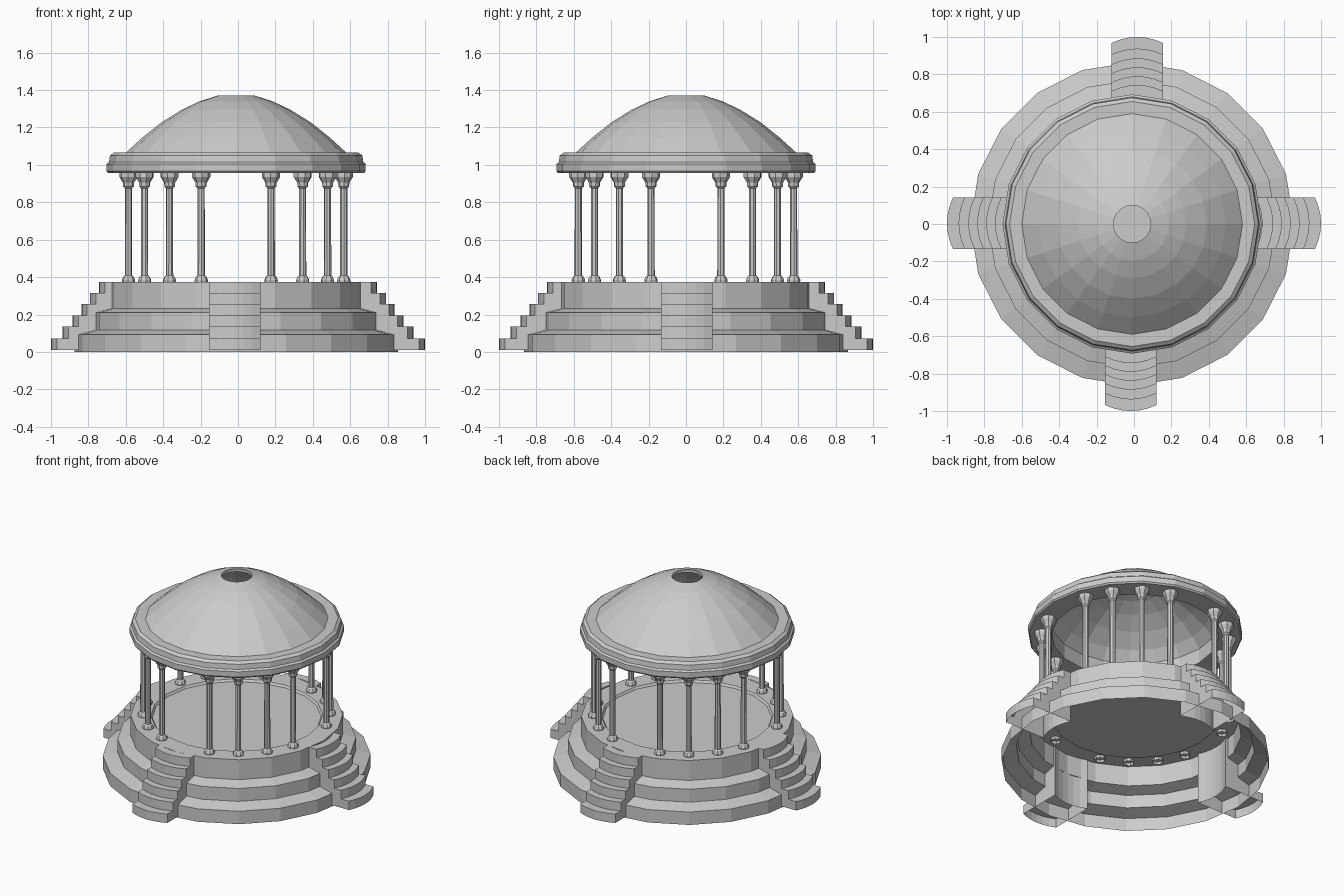
import bpy, bmesh, math
from mathutils import Matrix

if "Cube" in bpy.data.objects:
    bpy.data.objects.remove(bpy.data.objects["Cube"])

CX = -0.01   # the round parts sit slightly left of centre


def finish(name, bm):
    bmesh.ops.recalc_face_normals(bm, faces=bm.faces)
    me = bpy.data.meshes.new(name)
    bm.to_mesh(me)
    bm.free()
    ob = bpy.data.objects.new(name, me)
    bpy.context.collection.objects.link(ob)
    return ob


def revolve(name, profile, sides, x=CX, y=0.0, turn=0.0, closed=False, cap=False):
    """Turn an (r, z) profile around a vertical axis."""
    bm = bmesh.new()
    rings = []
    for r, z in profile:
        rings.append([bm.verts.new((x + r * math.cos(turn + math.tau * i / sides),
                                    y + r * math.sin(turn + math.tau * i / sides), z))
                      for i in range(sides)])
    pairs = list(zip(rings, rings[1:]))
    if closed:
        pairs.append((rings[-1], rings[0]))
    for a, b in pairs:
        for i in range(sides):
            j = (i + 1) % sides
            bm.faces.new((a[i], a[j], b[j], b[i]))
    if cap:
        bm.faces.new(rings[-1])
    return finish(name, bm)


# Hollow stepped base with a shallow recessed floor
revolve("stepped_base", [(0.865, 0), (0.865, 0.092), (0.77, 0.118), (0.77, 0.21),
                         (0.685, 0.233), (0.685, 0.375), (0.555, 0.375),
                         (0.545, 0.36)], 20, cap=True)

# Columns: every 18 degrees, leaving the four entrances free
column = [(0.034, 0.355), (0.036, 0.385), (0.028, 0.402), (0.020, 0.408),
          (0.019, 0.875), (0.029, 0.885), (0.030, 0.905), (0.049, 0.935),
          (0.049, 0.957)]
for k in range(20):
    if k % 5:
        a = math.radians(18 * k)
        revolve(f"column_{k}", column, 8, CX + 0.605 * math.cos(a),
                0.605 * math.sin(a), a + math.pi / 8)

# Roof: ring beam, outer dome, open oculus and inner dome
outer = [(0.59, 1.065), (0.5, 1.147), (0.4, 1.227), (0.29, 1.295), (0.195, 1.34), (0.1, 1.37)]
inner = [(0.1, 1.35), (0.19, 1.322), (0.285, 1.277), (0.39, 1.21), (0.485, 1.13), (0.54, 1.06)]
revolve("domed_roof", [(0.54, 0.957), (0.685, 0.957), (0.693, 0.967), (0.693, 1.005),
                       (0.68, 1.015), (0.675, 1.05), (0.655, 1.065)] + outer + inner,
        20, closed=True)

# Stairs: bowed steps, open underneath
radii = [1.0, 0.938, 0.886, 0.838, 0.79, 0.743]
tops = [0.073, 0.135, 0.195, 0.255, 0.315, 0.375]
path = [(1.0, 0.01)]
for i, (r, z) in enumerate(zip(radii, tops)):
    path += [(r, z), (radii[i + 1] if i < 5 else 0.685, z)]
path.append((0.685, 0.01))
HALF, SEG, SAG = 0.1375, 6, 0.032


def stairs(name, angle, shift):
    bm = bmesh.new()
    cols = []
    for s in range(SEG + 1):
        t = 2 * s / SEG - 1
        cols.append([bm.verts.new((r - SAG * t * t, t * HALF, z)) for r, z in path])
    for a, b in zip(cols, cols[1:]):
        for i in range(len(path) - 1):
            bm.faces.new((a[i], a[i + 1], b[i + 1], b[i]))
    for side in (cols[0], cols[-1]):
        bm.faces.new(side)
    bm.transform(Matrix.Translation(shift) @ Matrix.Rotation(math.radians(angle), 4, 'Z'))
    finish(name, bm)


stairs("right_stairs", 0, (0, 0.004, 0))
stairs("back_stairs", 90, (0.0175, 0, 0))
stairs("left_stairs", 180, (0, 0.004, 0))
stairs("front_stairs", 270, (-0.0175, 0, 0))
